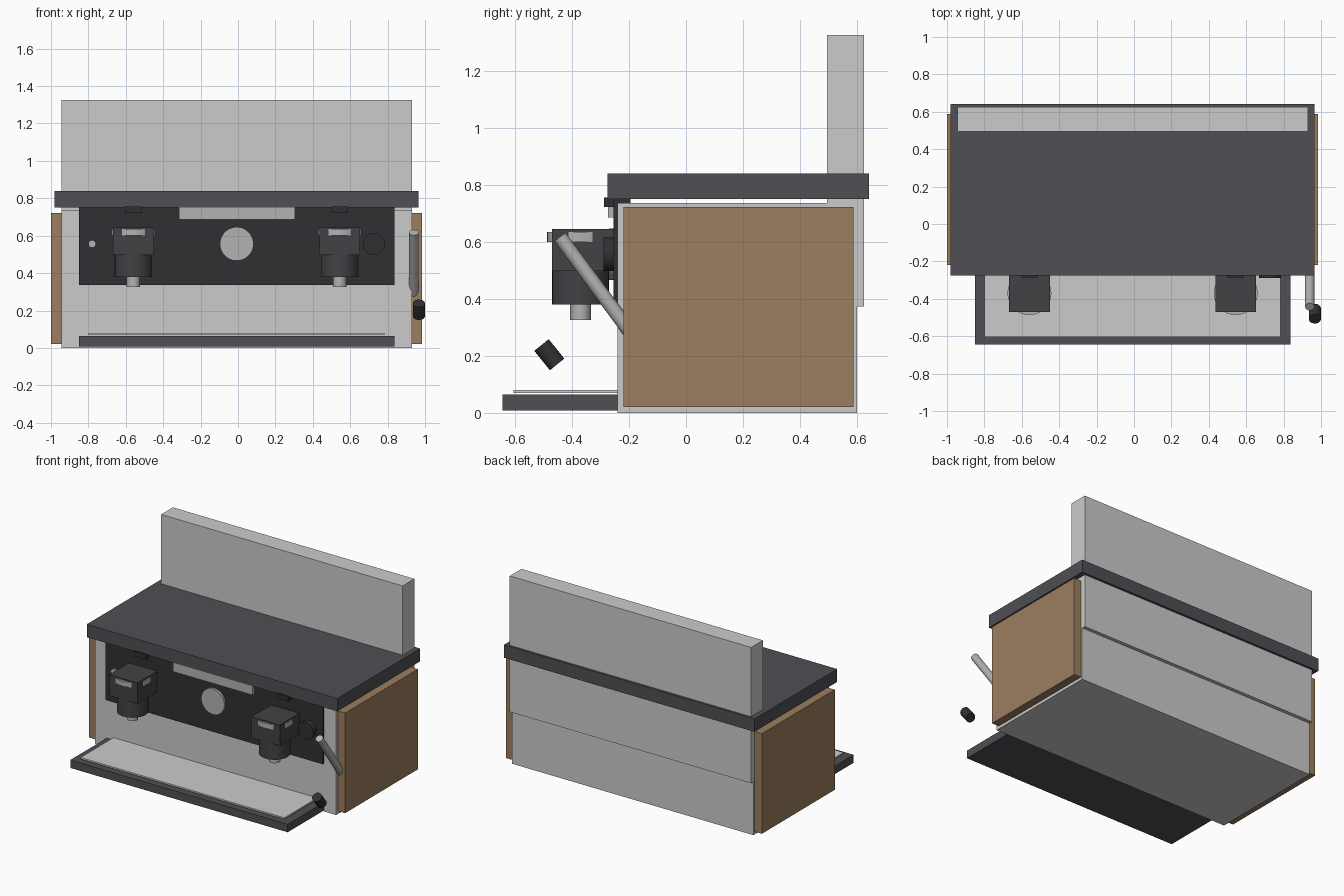
import bpy, math
from mathutils import Vector

if "Cube" in bpy.data.objects:
    bpy.data.objects.remove(bpy.data.objects["Cube"])


def material(name, r, g, b):
    m = bpy.data.materials.new(name)
    m.diffuse_color = (r, g, b, 1)
    m.use_nodes = True
    m.node_tree.nodes["Principled BSDF"].inputs["Base Color"].default_value = m.diffuse_color
    return m


SLAB = material("dark_grey", 0.08, 0.08, 0.09)
BLACK = material("near_black", 0.03, 0.03, 0.033)
GROUP = material("group_grey", 0.055, 0.055, 0.06)
STEEL = material("steel", 0.45, 0.45, 0.45)
LIGHT = material("light_grey", 0.6, 0.61, 0.62)
WOOD = material("wood", 0.33, 0.21, 0.115)


def box(name, x, y, z, mat):
    """Box from (min, max) ranges along each axis."""
    bpy.ops.mesh.primitive_cube_add(
        size=1, location=[(a + b) / 2 for a, b in (x, y, z)])
    o = bpy.context.object
    o.name = name
    o.scale = [b - a for a, b in (x, y, z)]
    bpy.ops.object.transform_apply(location=False, rotation=False, scale=True)
    o.data.materials.append(mat)
    return o


def rod(name, start, end, radius, mat, sides=32):
    """Cylinder between two points."""
    a, b = Vector(start), Vector(end)
    d = b - a
    bpy.ops.mesh.primitive_cylinder_add(
        vertices=sides, radius=radius, depth=d.length, location=(a + b) / 2,
        rotation=d.to_track_quat('Z', 'Y').to_euler())
    o = bpy.context.object
    o.name = name
    o.data.materials.append(mat)
    bpy.ops.object.shade_smooth_by_angle(angle=math.radians(35))
    return o


# Housing
box("body", (-0.943, 0.93), (-0.24, 0.60), (0, 0.737), LIGHT)
box("back_board", (-0.943, 0.93), (0.495, 0.625), (0.373, 1.326), LIGHT)
box("top_slab", (-0.98, 0.964), (-0.276, 0.641), (0.75, 0.84), SLAB)
box("left_side_panel", (-1.0, -0.943), (-0.22, 0.587), (0.02, 0.722), WOOD)
box("right_side_panel", (0.93, 0.985), (-0.22, 0.587), (0.02, 0.722), WOOD)

# Drip tray
box("drip_tray", (-0.85, 0.836), (-0.643, -0.24), (0.008, 0.064), SLAB)
box("drip_grate", (-0.798, 0.783), (-0.605, -0.24), (0.07, 0.081), LIGHT)

# Control panel
box("control_panel", (-0.85, 0.836), (-0.254, -0.195), (0.336, 0.75), BLACK)
box("display_strip", (-0.315, 0.305), (-0.273, -0.25), (0.686, 0.75), STEEL)
rod("gauge", (-0.007, -0.25, 0.556), (-0.007, -0.27, 0.556), 0.09, STEEL, 48)
rod("indicator_light", (-0.78, -0.25, 0.556), (-0.78, -0.268, 0.556), 0.02, STEEL, 24)
rod("steam_knob", (0.727, -0.25, 0.556), (0.727, -0.29, 0.556), 0.059, BLACK)

# Two brewing groups
for side, x in (("left", -0.559), ("right", 0.544)):
    box(side + "_group_head", (x - 0.109, x + 0.109), (-0.47, -0.25),
        (0.498, 0.645), GROUP)
    rod(side + "_group_ring", (x, -0.37, 0.60), (x, -0.37, 0.635), 0.117, STEEL, 48)
    rod(side + "_filter_holder", (x, -0.37, 0.38), (x, -0.37, 0.51), 0.1, GROUP)
    rod(side + "_spout", (x, -0.37, 0.326), (x, -0.37, 0.385), 0.036, STEEL)
    box(side + "_brew_button", (x - 0.045, x + 0.045), (-0.287, -0.25),
        (0.722, 0.756), BLACK)

# Steam wand and its separate tip
rod("steam_wand", (0.94, -0.442, 0.617), (0.94, -0.18, 0.262), 0.025, STEEL)
rod("steam_tip", (0.967, -0.507, 0.238), (0.967, -0.452, 0.17), 0.0325, BLACK)
